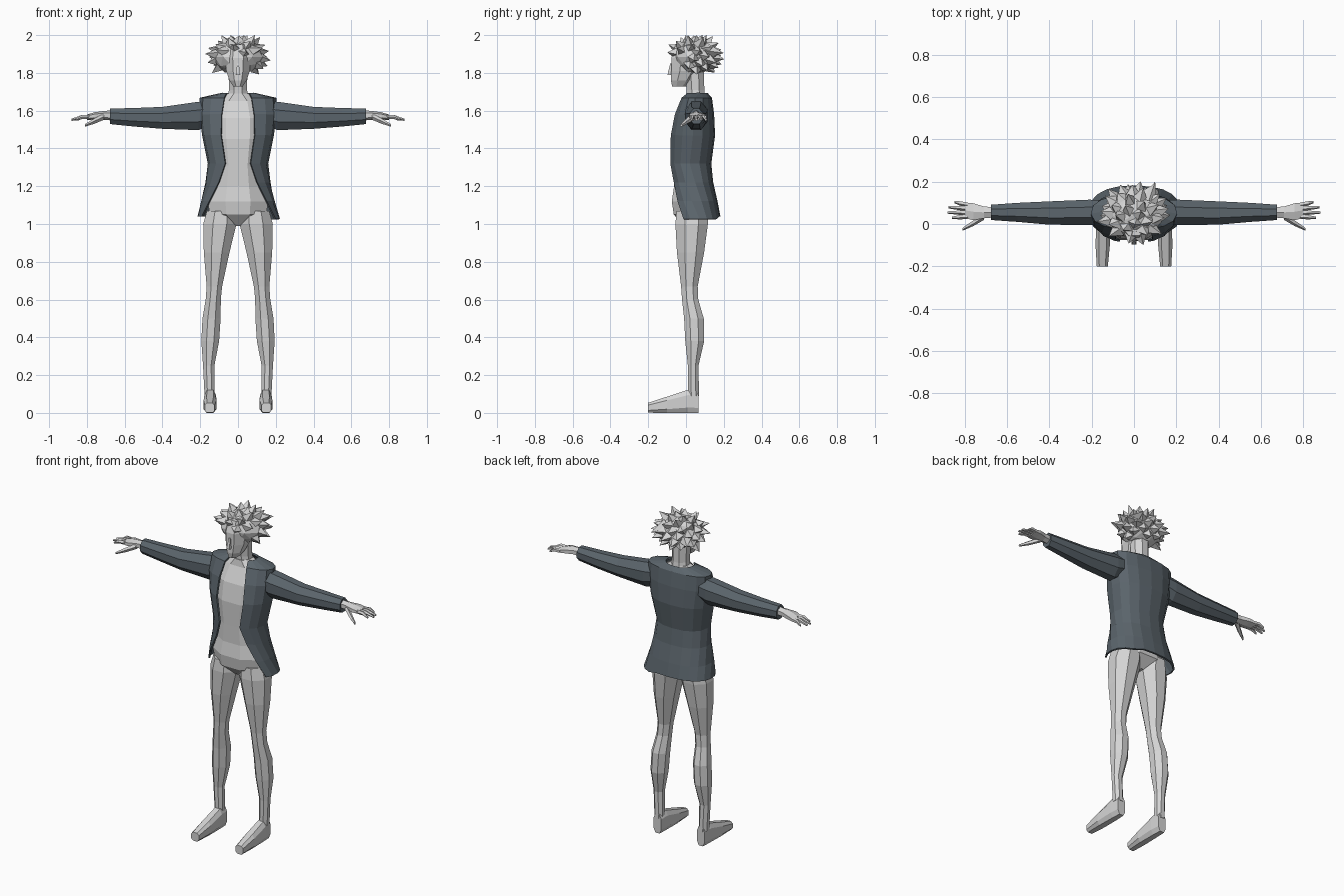
import bpy, bmesh, math, random
from mathutils import Vector

random.seed(7)
cube = bpy.data.objects.get("Cube")
if cube:
    bpy.data.objects.remove(cube, do_unlink=True)


def material(name, rgb):
    m = bpy.data.materials.new(name)
    m.use_nodes = True
    m.diffuse_color = (*rgb, 1)
    m.node_tree.nodes["Principled BSDF"].inputs["Base Color"].default_value = (*rgb, 1)
    return m


GREY = material("light grey", (0.66, 0.66, 0.66))
SLATE = material("dark slate", (0.105, 0.13, 0.15))


def finish(bm, name, mat):
    bmesh.ops.recalc_face_normals(bm, faces=bm.faces)
    me = bpy.data.meshes.new(name)
    bm.to_mesh(me)
    bm.free()
    me.materials.append(mat)
    ob = bpy.data.objects.new(name, me)
    bpy.context.collection.objects.link(ob)
    return ob


def power(v, p):
    return math.copysign(abs(v) ** p, v)


def add_loft(bm, rings, axis="z", n=8, p=1.0, side=1):
    """Rings are (x, y, z, first radius, second radius) across the axis."""
    grow = math.cos(math.pi / n) ** p
    loops = []
    for x, y, z, ra, rb in rings:
        loop = []
        for i in range(n):
            t = 2 * math.pi * (i + 0.5) / n
            a = ra * power(math.cos(t), p) / grow
            b = rb * power(math.sin(t), p) / grow
            d = {"z": (a, b, 0), "x": (0, a, b), "y": (a, 0, b)}[axis]
            loop.append(bm.verts.new((side * (x + d[0]), y + d[1], z + d[2])))
        loops.append(loop)
    for lo, hi in zip(loops, loops[1:]):
        for i in range(n):
            j = (i + 1) % n
            bm.faces.new((lo[i], lo[j], hi[j], hi[i]))
    bm.faces.new(loops[0])
    bm.faces.new(loops[-1])


def loft(name, mat, rings, **kw):
    bm = bmesh.new()
    add_loft(bm, rings, **kw)
    return finish(bm, name, mat)


# Torso, neck and head
loft("torso", GREY, [
    (0, .03, .99, .02, .04), (0, .03, 1.05, .15, .095), (0, .025, 1.12, .16, .1),
    (0, .025, 1.2, .14, .088), (0, .02, 1.31, .122, .085), (0, .03, 1.45, .15, .098),
    (0, .038, 1.56, .155, .086), (0, .05, 1.65, .12, .055), (0, .05, 1.69, .055, .05)])
loft("neck", GREY, [
    (0, .055, 1.65, .058, .05), (0, .05, 1.71, .048, .047), (0, .045, 1.82, .05, .05)])
loft("head", GREY, [
    (0, -.035, 1.728, .025, .038), (0, -.02, 1.76, .046, .06), (0, 0, 1.81, .062, .078),
    (0, .01, 1.88, .068, .088), (0, .02, 1.95, .06, .075)])
loft("nose", GREY, [
    (0, -.083, 1.79, .012, .014), (0, -.082, 1.805, .009, .013), (0, -.076, 1.85, .005, .007)],
    n=4)

# Hair: rounded cap covered in swept pointed locks
bm = bmesh.new()
centre, size = Vector((0, .045, 1.885)), Vector((.132, .115, .092))
bmesh.ops.create_icosphere(bm, subdivisions=2, radius=1)
for v in bm.verts:
    v.co = centre + v.co * size * random.uniform(.96, 1.05)
COUNT = 64
for i in range(COUNT):
    h = 1 - 2 * (i + .5) / COUNT
    r, t = math.sqrt(1 - h * h), i * 2.39996
    d = Vector((r * math.cos(t), r * math.sin(t), h))
    if (d.y < -.35 and h < .25) or h < -.75:
        continue
    root = centre + d * size * .93
    sweep = Vector((d.x * .35, .25, -.25 if h < .7 else .2))
    out = (d + sweep).normalized()
    tip = root + out * random.uniform(.035, .062)
    tip.z = min(tip.z, 2.0)
    u = d.cross(Vector((.2, .3, .9))).normalized()
    w = d.cross(u)
    base = [bm.verts.new(root + u * .034 * math.cos(a) + w * .028 * math.sin(a))
            for a in (0, math.pi / 2, math.pi, 3 * math.pi / 2)]
    top = bm.verts.new(tip)
    for k in range(4):
        bm.faces.new((base[k], base[(k + 1) % 4], top))
# Long lock at the back of the crown
root, tip = Vector((.07, .11, 1.92)), Vector((.1, .2, 1.905))
base = [bm.verts.new(root + Vector(o)) for o in ((-.04, .01, 0), (0, 0, .04), (.04, -.02, 0), (0, 0, -.04))]
top = bm.verts.new(tip)
for k in range(4):
    bm.faces.new((base[k], base[(k + 1) % 4], top))
finish(bm, "hair", GREY)

# Open jacket: arcs around the back that leave a gap at the front
bm = bmesh.new()
P, SEG, rows = .85, 14, []
for z, cy, rx, ry, gap in (
        (1.69, .055, .085, .056, .06), (1.665, .055, .2, .078, .072),
        (1.58, .042, .2, .102, .085), (1.47, .032, .185, .117, .088),
        (1.32, .022, .155, .107, .066), (1.22, .032, .168, .107, .1),
        (1.12, .042, .19, .12, .15), (1.04, .055, .21, .122, .188)):
    start = math.asin((gap / rx) ** (1 / P))
    row = []
    for i in range(SEG + 1):
        t = start + (2 * math.pi - 2 * start) * i / SEG
        row.append(bm.verts.new((rx * power(math.sin(t), P), cy - ry * power(math.cos(t), P), z)))
    rows.append(row)
for a, b in zip(rows, rows[1:]):
    for i in range(SEG):
        bm.faces.new((a[i], a[i + 1], b[i + 1], b[i]))
# The left hem hangs a little lower and wider
for v in rows[-1]:
    if v.co.x > .1:
        v.co.z -= .015
        v.co.x += .008
jacket = finish(bm, "jacket", SLATE)
thick = jacket.modifiers.new("thickness", "SOLIDIFY")
thick.thickness = .01
thick.offset = 0

for side, label in ((1, "left"), (-1, "right")):
    # Sleeve
    loft(label + "_sleeve", SLATE, [
        (.12, .055, 1.59, .055, .06), (.21, .055, 1.572, .06, .075),
        (.4, .052, 1.562, .055, .058), (.55, .055, 1.565, .045, .049),
        (.677, .055, 1.57, .036, .041)], axis="x", side=side)

    # Hand with four fingers and a thumb
    bm = bmesh.new()
    add_loft(bm, [
        (.66, .055, 1.575, .024, .024), (.71, .055, 1.575, .028, .02),
        (.76, .058, 1.572, .04, .017), (.8, .065, 1.565, .037, .012)],
        axis="x", n=6, side=side)
    for y, tip_y, reach in ((.036, .03, .86), (.054, .055, .882), (.073, .08, .878), (.092, .105, .85)):
        add_loft(bm, [
            (.785, y, 1.567, .01, .01), (.825, (y + tip_y) / 2, 1.567, .009, .009),
            (reach, tip_y, 1.552, .005, .005)], axis="x", n=5, side=side)
    add_loft(bm, [
        (.71, .04, 1.568, .017, .014), (.76, .005, 1.545, .012, .012),
        (.81, -.024, 1.522, .006, .006)], axis="x", n=5, side=side)
    finish(bm, label + "_hand", GREY)

    # Leg
    loft(label + "_leg", GREY, [
        (.09, .035, 1.07, .075, .085), (.096, .03, 1.0, .088, .086),
        (.113, .024, .85, .068, .072), (.125, .018, .67, .041, .044),
        (.131, .022, .6, .04, .043), (.14, .042, .5, .048, .052),
        (.147, .046, .38, .047, .05), (.155, .038, .25, .03, .028),
        (.15, .04, .09, .027, .029)], side=side)

    # Foot
    loft(label + "_foot", GREY, [
        (.147, .067, .058, .026, .058), (.147, .01, .061, .031, .061),
        (.148, -.1, .043, .034, .043), (.15, -.202, .027, .026, .026)],
        axis="y", p=.7, side=side)
